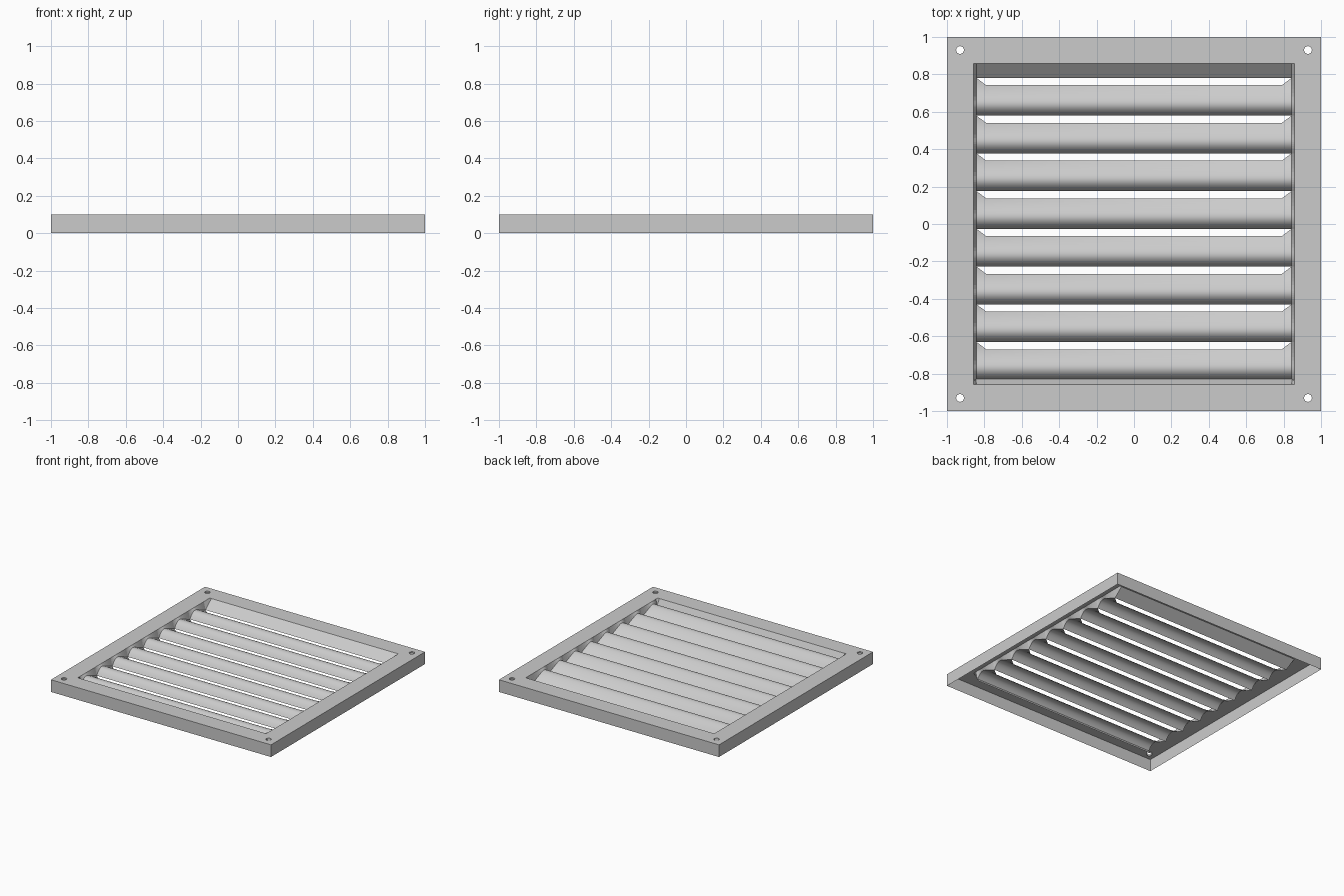
import bpy, bmesh, math
from mathutils import Vector
from mathutils.geometry import interpolate_bezier

if "Cube" in bpy.data.objects:
    bpy.data.objects.remove(bpy.data.objects["Cube"])

TOP, OPEN, INNER = 0.1, 0.857, 0.842      # plate height, opening half size, louver half length
PITCH, FIRST, COUNT = 0.2017, -0.833, 8
LIP_Z = 0.035


def finish(name, bm, smooth=False):
    bmesh.ops.remove_doubles(bm, verts=bm.verts, dist=1e-5)
    mesh = bpy.data.meshes.new(name)
    bm.to_mesh(mesh)
    bm.free()
    obj = bpy.data.objects.new(name, mesh)
    bpy.context.collection.objects.link(obj)
    if smooth:
        bpy.ops.object.select_all(action='DESELECT')
        obj.select_set(True)
        bpy.context.view_layer.objects.active = obj
        bpy.ops.object.shade_smooth_by_angle(angle=math.radians(30))
    return obj


def loft(bm, sections):
    """Skin quads between successive point rows."""
    rows = [[bm.verts.new(p) for p in s] for s in sections]
    for a, b in zip(rows, rows[1:]):
        for i in range(len(a) - 1):
            bm.faces.new((a[i], b[i], b[i + 1], a[i + 1]))


def loop(bm, points):
    vs = [bm.verts.new(p) for p in points]
    return [bm.edges.new((vs[i], vs[i - 1])) for i in range(len(vs))]


def square(r, z):
    return [(-r, -r, z), (r, -r, z), (r, r, z), (-r, r, z)]


def circle(cx, cy, r, z, n=16):
    return [(cx + r * math.cos(2 * math.pi * k / n),
             cy + r * math.sin(2 * math.pi * k / n), z) for k in range(n)]


# Frame: flat top plate with opening and screw holes, open underneath
bm = bmesh.new()
edges = loop(bm, square(1, TOP)) + loop(bm, square(OPEN, TOP))
holes = [(sx * 0.93, sy * 0.93) for sx in (-1, 1) for sy in (-1, 1)]
for cx, cy in holes:
    edges += loop(bm, circle(cx, cy, 0.021, TOP))
bmesh.ops.triangle_fill(bm, edges=edges, use_beauty=True, normal=(0, 0, 1))
# outer skirt and short screw-hole collars
for ring in [(square(1, 0), square(1, TOP))] + [
        (circle(x, y, 0.021, TOP - 0.012), circle(x, y, 0.021, TOP)) for x, y in holes]:
    loft(bm, [r + r[:1] for r in ring])
finish("frame", bm)

# Louver profiles: curved hood, and an end section that reaches up to the next louver
curve = interpolate_bezier(Vector((0, 0, LIP_Z)), Vector((0, 0.045, 0.112)),
                           Vector((0, 0.09, 0.097)), Vector((0, 0.163, 0.025)), 15)
mid = 8
tip = Vector((0, PITCH, LIP_Z))
end = [p if i <= mid else curve[mid].lerp(tip, (i - mid) / (14 - mid))
       for i, p in enumerate(curve)]

# Louvers
for n in range(COUNT):
    bm = bmesh.new()
    y0 = FIRST + n * PITCH
    loft(bm, [[(x, p.y + y0, p.z) for p in prof] for x, prof in
              ((-INNER, end), (-0.79, curve), (0.79, curve), (INNER, end))])
    finish(f"louver_{n + 1}", bm, smooth=True)

# Side walls joining the louver ends to the frame opening
last = FIRST + COUNT * PITCH
outline = [(-OPEN, TOP), (FIRST, LIP_Z)]
for n in range(COUNT):
    outline += [(p.y + FIRST + n * PITCH, p.z) for p in end[1:]]
outline.append((OPEN, TOP))
for side, label in ((-1, "left"), (1, "right")):
    bm = bmesh.new()
    loft(bm, [[(side * INNER, y, z) for y, z in outline],
              [(side * OPEN, y, TOP) for y, z in outline]])
    finish(f"side_wall_{label}", bm)

# Sloped lips along the front and back of the opening
for label, ya, yb, zb in (("front", -OPEN, -0.818, 0.02), ("back", OPEN, last, LIP_Z)):
    bm = bmesh.new()
    loft(bm, [[(-OPEN, ya, TOP), (-INNER, yb, zb)], [(OPEN, ya, TOP), (INNER, yb, zb)]])
    finish(f"lip_{label}", bm)
